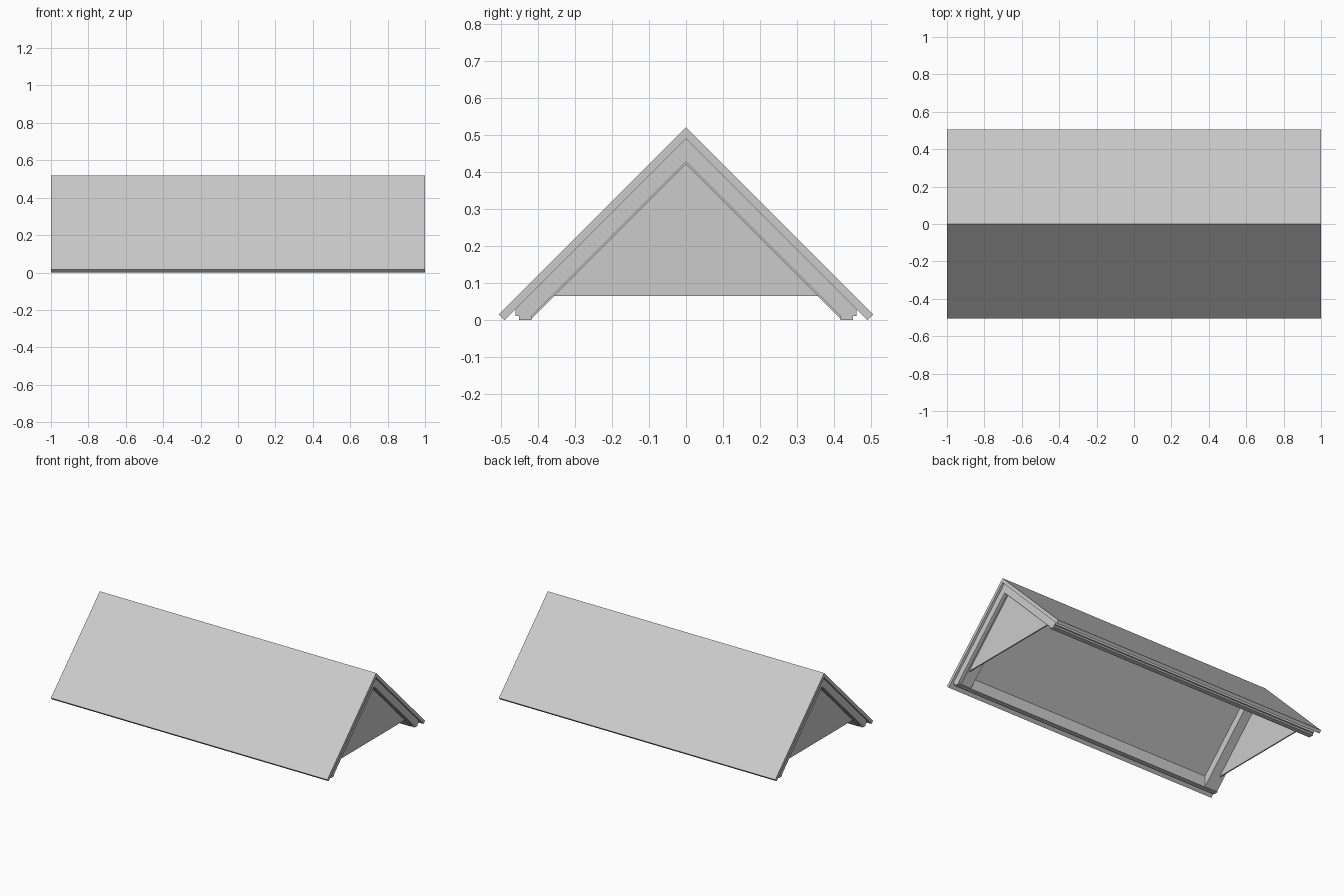
import bpy, bmesh

if "Cube" in bpy.data.objects:
    bpy.data.objects.remove(bpy.data.objects["Cube"])


def prism(name, profile, x0, x1):
    """Extrude a (y, z) profile along x."""
    bm = bmesh.new()
    face = bm.faces.new([bm.verts.new((x0, y, z)) for y, z in profile])
    ext = bmesh.ops.extrude_face_region(bm, geom=[face])
    verts = [v for v in ext["geom"] if isinstance(v, bmesh.types.BMVert)]
    bmesh.ops.translate(bm, verts=verts, vec=(x1 - x0, 0, 0))
    bmesh.ops.recalc_face_normals(bm, faces=bm.faces[:])
    mesh = bpy.data.meshes.new(name)
    bm.to_mesh(mesh)
    bm.free()
    obj = bpy.data.objects.new(name, mesh)
    bpy.context.collection.objects.link(obj)
    return obj


def chevron(half, top):
    """Mirror a half outline; the first and last points lie on y = 0."""
    return half + [(-y, z) for y, z in reversed(half) if y > 1e-6]


def rafter(inner_apex):
    """45 degree band below the roof, ending at the eave beam."""
    e = 0.417
    return chevron([(0, 0.49), (e, 0.49 - e), (e, inner_apex - e), (0, inner_apex)], 0)


# roof slopes with square-cut eaves
prism("roof_slab", chevron([(0, 0.52), (0.505, 0.015), (0.49, 0.0), (0, 0.49)], 0), -1, 1)

for s, side in ((1, "right"), (-1, "left")):
    # gable frame and its thin outer barge board
    prism("gable_rafter_" + side, rafter(0.420), s * 0.89, s * 0.965)
    prism("barge_board_" + side, rafter(0.427), s * 0.965, s * 0.985)
    # triangular gable infill
    prism("gable_panel_" + side, [(-0.365, 0.065), (0.365, 0.065), (0, 0.43)],
          s * 0.95, s * 0.958)

for s, side in ((1, "back"), (-1, "front")):
    # stepped eave beam under each slope
    half = [(0.417, 0), (0.45, 0), (0.45, 0.011), (0.46, 0.011), (0.46, 0.03), (0.417, 0.073)]
    prism("eave_beam_" + side, [(s * y, z) for y, z in half], -0.985, 0.985)
